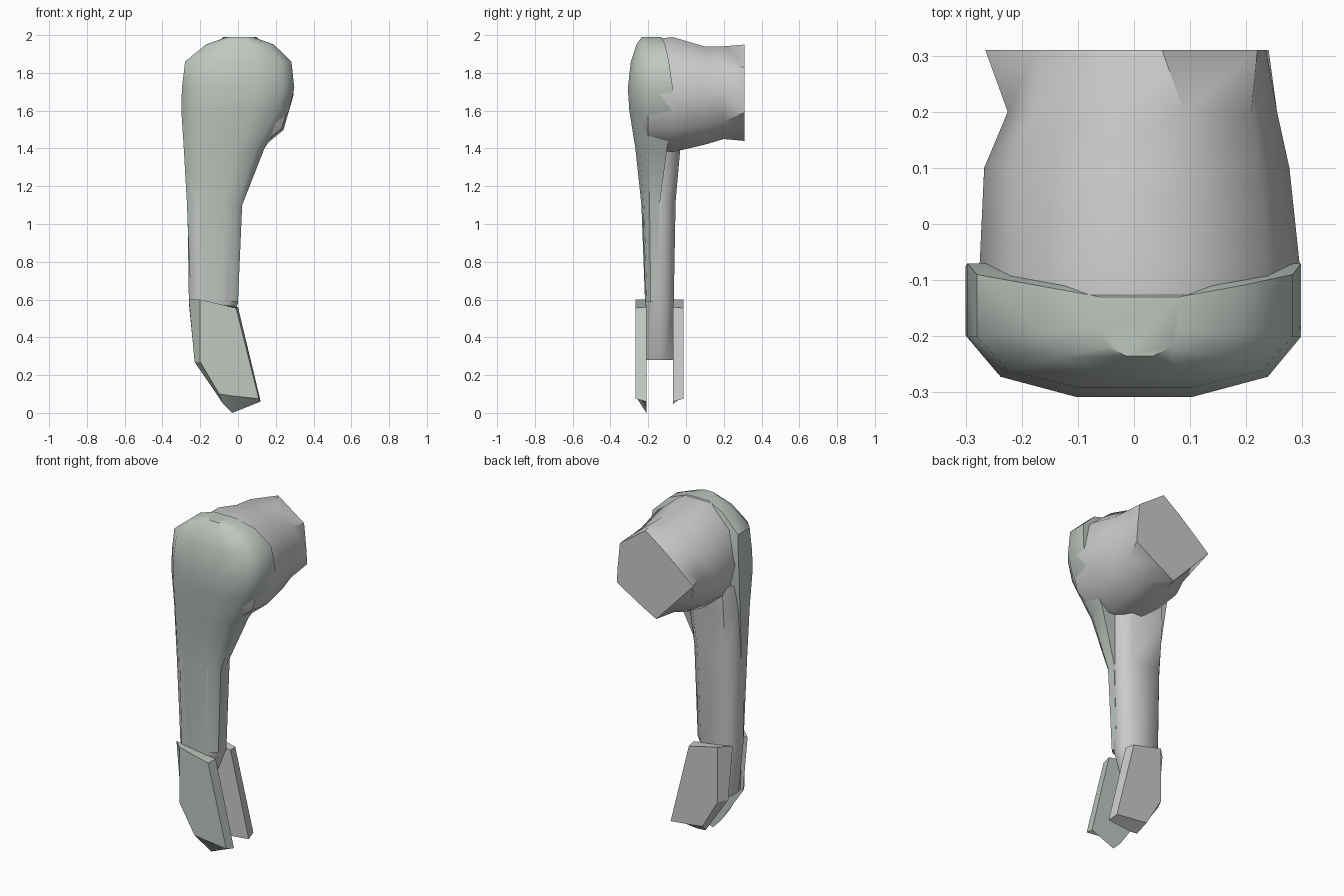
import bpy, bmesh, math

if "Cube" in bpy.data.objects:
    bpy.data.objects.remove(bpy.data.objects["Cube"])


def loft(name, rings, angle=35, mat=None):
    """Skin equal-length point rings, cap both ends."""
    bm = bmesh.new()
    vs = [[bm.verts.new(p) for p in r] for r in rings]
    n = len(rings[0])
    for a, b in zip(vs, vs[1:]):
        for i in range(n):
            j = (i + 1) % n
            bm.faces.new((a[i], a[j], b[j], b[i]))
    bm.faces.new(vs[0])
    bm.faces.new(vs[-1])
    bmesh.ops.recalc_face_normals(bm, faces=bm.faces)
    me = bpy.data.meshes.new(name)
    bm.to_mesh(me)
    bm.free()
    ob = bpy.data.objects.new(name, me)
    bpy.context.collection.objects.link(ob)
    if mat:
        me.materials.append(mat)
    bpy.ops.object.select_all(action='DESELECT')
    ob.select_set(True)
    bpy.context.view_layer.objects.active = ob
    bpy.ops.object.shade_smooth_by_angle(angle=math.radians(angle))
    return ob


def sections(profile, rows):
    """Place a unit profile (width -1..1, depth 0 back..1 front) at each height."""
    return [[((xl + xr) / 2 + u * (xr - xl) / 2, yb + d * (yf - yb), z)
             for u, d in profile] for z, xl, xr, yb, yf in rows]


green = bpy.data.materials.new("cover_grey_green")
green.diffuse_color = (0.52, 0.58, 0.53, 1)
green.use_nodes = True
green.node_tree.nodes["Principled BSDF"].inputs["Base Color"].default_value = green.diffuse_color

# Shoulder barrel: ten-sided, with an uneven five-cornered rear end
rear = [(.235, 1.68), (.22, 1.83), (.05, 1.95), (-.06, 1.87), (-.17, 1.78),
        (-.265, 1.70), (-.18, 1.61), (-.02, 1.44), (.09, 1.50), (.24, 1.59)]
rings = [[(x, .31, z) for x, z in rear]]
for y, cx, cz, rx, rz in [(.2, .015, 1.695, .24, .258), (.1, .005, 1.68, .272, .273),
                          (-.07, .01, 1.685, .285, .32), (-.2, .005, 1.685, .28, .305),
                          (-.265, 0, 1.69, .2, .22), (-.29, 0, 1.69, .1, .12)]:
    rings.append([(cx + rx * math.cos(math.radians(36 * i)), y,
                   cz + rz * math.sin(math.radians(36 * i))) for i in range(10)])
loft("shoulder_barrel", rings, 40)

# Inner arm running from the shoulder down between the two plates
arm_profile = [(-.7, 0), (-1, .3), (-1, .7), (-.7, 1), (.6, 1), (1, .7), (1, .3), (.6, 0)]
loft("inner_arm", sections(arm_profile, [
    (.28, -.23, -.12, -.07, -.21), (.58, -.26, 0, -.065, -.215),
    (1.12, -.268, .02, -.055, -.23), (1.4, -.275, .05, -.03, -.24),
    (1.55, -.27, .08, -.03, -.24)]), 50)

# Front cover: shell wrapping the arm and widening over the shoulder
cover_profile = [(-1, 0), (-1, .55), (-.8, .85), (-.35, 1),
                 (.35, 1), (.8, .85), (1, .55), (1, 0)]
loft("front_cover", sections(cover_profile, [
    (.59, -.25, 0, -.15, -.217), (1.1, -.27, .022, -.14, -.236),
    (1.4, -.287, .14, -.1, -.268), (1.6, -.3, .27, -.075, -.3),
    (1.72, -.297, .298, -.07, -.308), (1.86, -.28, .283, -.09, -.292),
    (1.95, -.17, .19, -.11, -.262), (1.99, -.06, .08, -.13, -.235)]), 40, green)

# Pair of lower plates, mirrored about the arm's mid plane
inner = [(-.26, .6), (0, .56), (.12, .06), (-.03, 0), (-.08, .05), (-.23, .27)]
outer = [(-.2, .6), (-.01, .555), (.11, .075), (-.03, .09), (-.1, .1), (-.2, .27)]
for name, s, mat in (("front_plate", -1, green), ("back_plate", 1, None)):
    lift = .045 if s > 0 else 0

    def ring(pts, off):
        return [(x, -.14 + s * off, max(z, lift)) for x, z in pts]
    loft(name, [ring(inner, .07), ring(outer, .128)], 30, mat)
